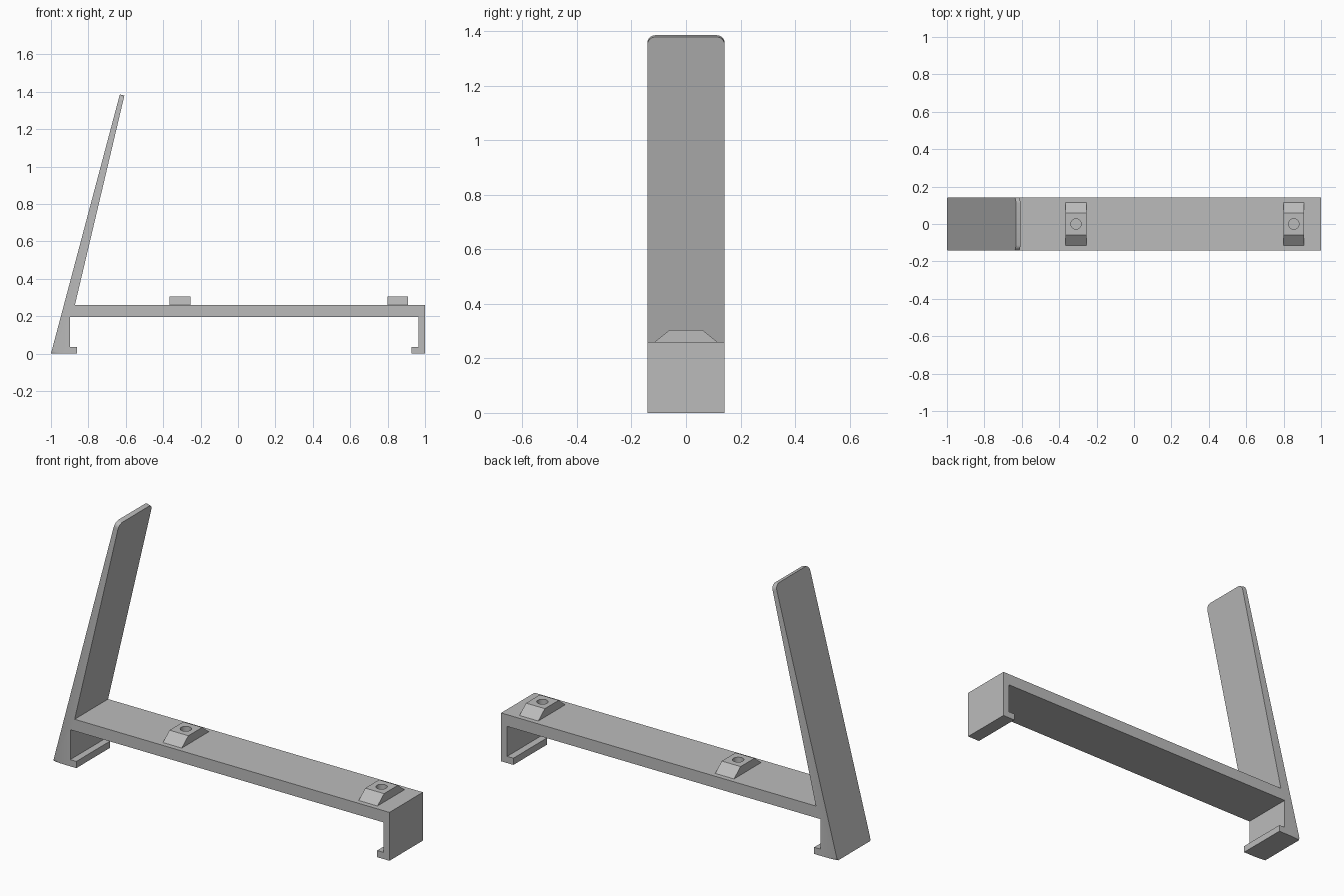
import bpy, bmesh, math
from mathutils import Matrix, Vector

if "Cube" in bpy.data.objects:
    bpy.data.objects.remove(bpy.data.objects["Cube"], do_unlink=True)

grey = bpy.data.materials.new("plain grey")
grey.use_nodes = True
colour = (0.5, 0.5, 0.5, 1)
grey.diffuse_color = colour
grey.node_tree.nodes["Principled BSDF"].inputs["Base Color"].default_value = colour

HALF = 0.142


def prism(name, outline, push, bevel_pick=None, radius=0.0):
    """Extrude a flat outline along push, optionally rounding some edges."""
    bm = bmesh.new()
    face = bm.faces.new([bm.verts.new(p) for p in outline])
    extruded = bmesh.ops.extrude_face_region(bm, geom=[face])["geom"]
    verts = [g for g in extruded if isinstance(g, bmesh.types.BMVert)]
    bmesh.ops.translate(bm, vec=push, verts=verts)
    if bevel_pick:
        edges = [e for e in bm.edges if bevel_pick(e)]
        bmesh.ops.bevel(bm, geom=edges, offset=radius, segments=6,
                        profile=0.5, affect='EDGES')
    bmesh.ops.recalc_face_normals(bm, faces=bm.faces)
    mesh = bpy.data.meshes.new(name)
    bm.to_mesh(mesh)
    bm.free()
    mesh.materials.append(grey)
    obj = bpy.data.objects.new(name, mesh)
    bpy.context.collection.objects.link(obj)
    return obj


def cut(obj, cutter, operation):
    """Apply a boolean and drop the cutter."""
    cutter.hide_render = True
    mod = obj.modifiers.new("cut", 'BOOLEAN')
    mod.operation, mod.solver, mod.object = operation, 'EXACT', cutter
    bpy.context.view_layer.objects.active = obj
    bpy.ops.object.modifier_apply(modifier=mod.name)
    bpy.data.objects.remove(cutter, do_unlink=True)


def smooth(obj):
    bpy.ops.object.select_all(action='DESELECT')
    obj.select_set(True)
    bpy.context.view_layer.objects.active = obj
    bpy.ops.object.shade_smooth_by_angle(angle=math.radians(30))


# Bracket: deck, leaning back plate and two hooked feet in one profile
profile = [(-1, 0), (-0.862, 0), (-0.862, 0.036), (-0.898, 0.036),
           (-0.898, 0.197), (0.964, 0.197), (0.964, 0.036), (0.927, 0.036),
           (0.927, 0), (1, 0), (1, 0.26), (-0.872, 0.26),
           (-0.605, 1.39), (-0.629, 1.396)]
bracket = prism("bracket", [(x, -0.2, z) for x, z in profile], (0, 0.4, 0))

# Trim the sides and round the plate corners along the plate's own normal
tilt = math.radians(15)
up = Vector((math.sin(tilt), 0, math.cos(tilt)))
normal = Vector((math.cos(tilt), 0, -math.sin(tilt)))
side = Vector((0, HALF, 0))
low = Vector((-1, 0, -0.012)) - normal * 0.2
high = Vector((-0.629, 0, 1.385)) - normal * 0.2
trimmer = prism("trimmer", [low - side, low + side, high + side, high - side],
                normal * 3,
                lambda e: abs((e.verts[0].co - e.verts[1].co).normalized().dot(normal)) > 0.99,
                0.03)
cut(bracket, trimmer, 'INTERSECT')
smooth(bracket)

# Sloped mounting blocks with a round socket
for name, x in (("inner_block", -0.31), ("outer_block", 0.854)):
    section = [(-0.115, 0.26), (0.115, 0.26), (0.059, 0.305), (-0.059, 0.305)]
    block = prism(name, [(x - 0.056, y, z) for y, z in section], (0.112, 0, 0))
    ring = [(x + 0.028 * math.cos(a), 0.028 * math.sin(a), 0.268)
            for a in (math.tau * i / 32 for i in range(32))]
    cut(block, prism("socket_cutter", ring, (0, 0, 0.1)), 'DIFFERENCE')
    smooth(block)
